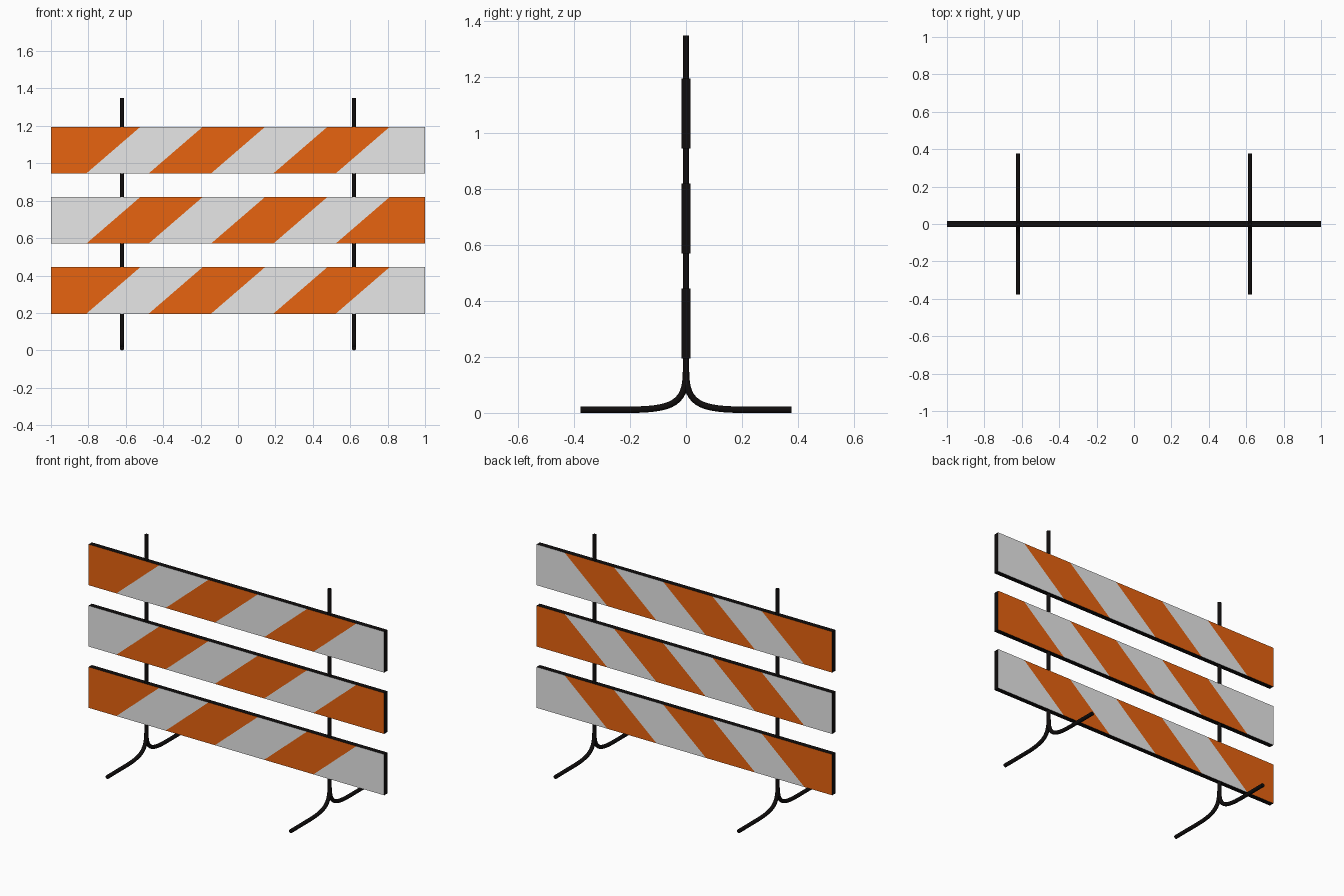
import bpy, bmesh, math
from mathutils import Vector

if "Cube" in bpy.data.objects:
    bpy.data.objects.remove(bpy.data.objects["Cube"])


def material(name, rgb):
    m = bpy.data.materials.new(name)
    m.diffuse_color = (*rgb, 1.0)
    m.use_nodes = True
    m.node_tree.nodes["Principled BSDF"].inputs["Base Color"].default_value = m.diffuse_color
    return m


BLACK = material("black", (0.005, 0.004, 0.004))
ORANGE = material("orange", (0.8, 0.125, 0.005))
GREY = material("light_grey", (0.8, 0.8, 0.8))

R = 0.0115          # tube radius
HALF_T = 0.0155     # half board thickness
BOARD_H = 0.25
SLANT = 0.29        # sideways run of a stripe edge over the board height
FIRST, STEP = -0.667, 1 / 3   # stripe edges at mid height


# striped board: box cut along slanted planes, stripes coloured by position
def board(name, z_mid, first_colour):
    bm = bmesh.new()
    bmesh.ops.create_cube(bm, size=1)
    bmesh.ops.scale(bm, vec=(2, 2 * HALF_T, BOARD_H), verts=bm.verts)
    for i in range(5):
        bmesh.ops.bisect_plane(
            bm, geom=bm.verts[:] + bm.edges[:] + bm.faces[:], dist=1e-6,
            plane_co=(FIRST + STEP * i, 0, 0),
            plane_no=Vector((BOARD_H, 0, -SLANT)).normalized())
    bm.normal_update()
    for f in bm.faces:
        if abs(f.normal.y) > 0.9:
            c = f.calc_center_median()
            x = c.x - c.z * SLANT / BOARD_H
            stripe = math.floor((x - FIRST) / STEP) + 1
            stripe = max(0, min(5, stripe))
            f.material_index = 1 + (stripe + first_colour) % 2
        else:
            f.material_index = 0
    me = bpy.data.meshes.new(name)
    bm.to_mesh(me)
    bm.free()
    for m in (BLACK, ORANGE, GREY):
        me.materials.append(m)
    ob = bpy.data.objects.new(name, me)
    ob.location.z = z_mid
    bpy.context.collection.objects.link(ob)


# round tube along a path
def tube(name, pts):
    cu = bpy.data.curves.new(name, 'CURVE')
    cu.dimensions = '3D'
    cu.bevel_depth = R
    cu.bevel_resolution = 4
    cu.use_fill_caps = True
    sp = cu.splines.new('POLY')
    sp.points.add(len(pts) - 1)
    for p, co in zip(sp.points, pts):
        p.co = (*co, 1)
    cu.materials.append(BLACK)
    ob = bpy.data.objects.new(name, cu)
    bpy.context.collection.objects.link(ob)
    bpy.ops.object.select_all(action='DESELECT')
    ob.select_set(True)
    bpy.context.view_layer.objects.active = ob
    bpy.ops.object.convert(target='MESH')
    bpy.ops.object.shade_smooth_by_angle(angle=math.radians(40))


# foot path: from the post down and outwards in a tightening bend
def foot_path(x, s):
    a, b = Vector((0, 0.15)), Vector((0.2, R))
    corner = Vector((0, R))
    h1, h2 = a.lerp(corner, 0.8), b.lerp(corner, 0.8)
    pts = []
    for i in range(15):
        t = i / 14
        p = (a * (1 - t) ** 3 + h1 * 3 * t * (1 - t) ** 2
             + h2 * 3 * t * t * (1 - t) + b * t ** 3)
        pts.append((x, s * p.x, p.y))
    return pts + [(x, s * 0.378, R)]


for i, label in enumerate(("bottom", "middle", "top")):
    board(label + "_board", 0.32 + 0.375 * i, i % 2)

for side, x in (("left", -0.62), ("right", 0.62)):
    tube(side + "_post", [(x, 0, 0.14), (x, 0, 1.35)])
    for end, s in (("front", -1), ("back", 1)):
        tube(f"{side}_{end}_foot", foot_path(x, s))
